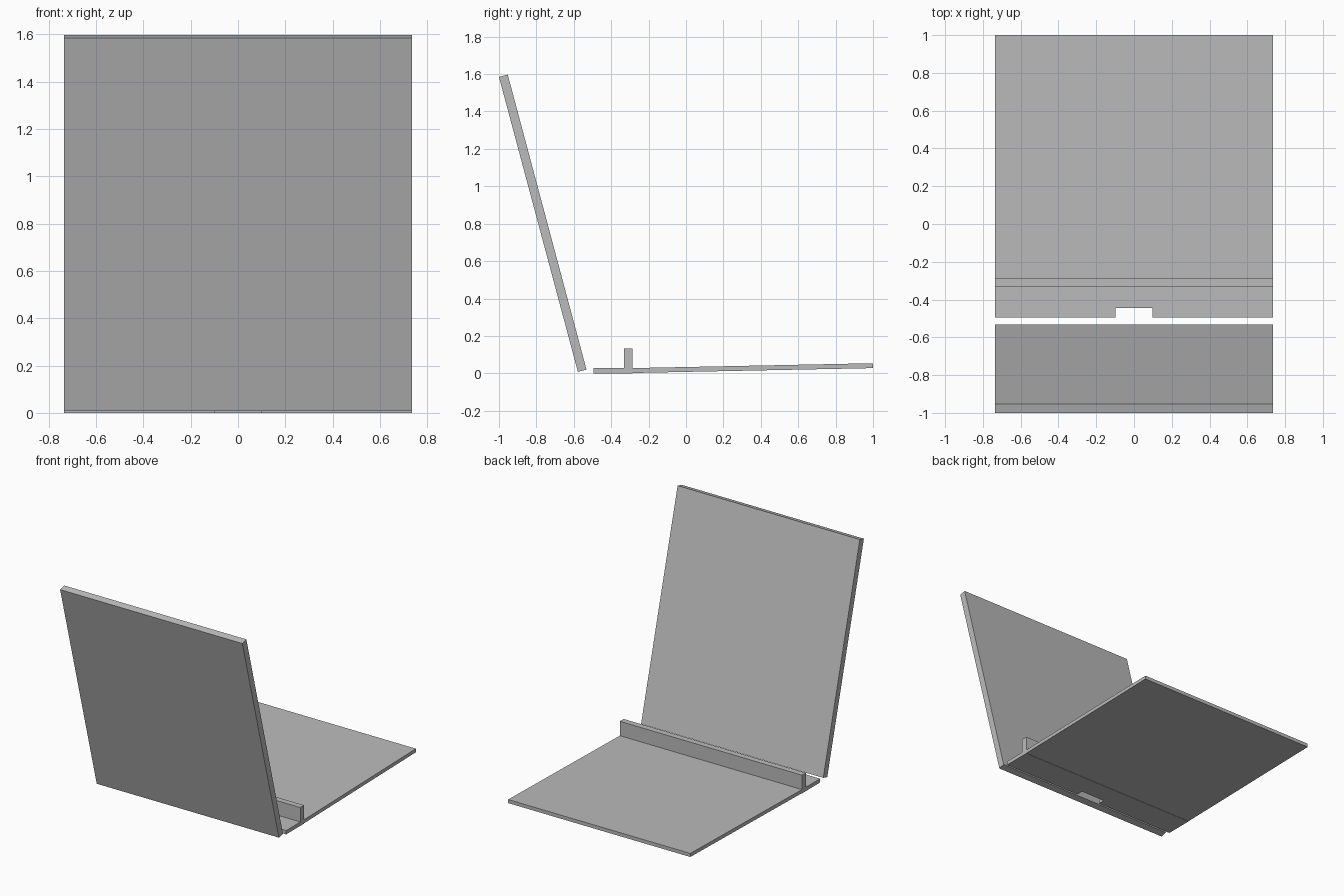
import bpy, bmesh
from mathutils import Vector

cube = bpy.data.objects.get("Cube")
if cube:
    bpy.data.objects.remove(cube)

HALF_W = 0.735

grey = bpy.data.materials.new("plain grey")
grey.use_nodes = True
colour = (0.5, 0.5, 0.5, 1)
grey.diffuse_color = colour
grey.node_tree.nodes["Principled BSDF"].inputs["Base Color"].default_value = colour


def prism(name, outline, sweep):
    """Extrude a flat outline along the sweep vector."""
    bm = bmesh.new()
    face = bm.faces.new([bm.verts.new(p) for p in outline])
    extruded = bmesh.ops.extrude_face_region(bm, geom=[face])["geom"]
    verts = [g for g in extruded if isinstance(g, bmesh.types.BMVert)]
    bmesh.ops.translate(bm, verts=verts, vec=Vector(sweep))
    bmesh.ops.recalc_face_normals(bm, faces=bm.faces)
    mesh = bpy.data.meshes.new(name)
    bm.to_mesh(mesh)
    bm.free()
    mesh.materials.append(grey)
    obj = bpy.data.objects.new(name, mesh)
    bpy.context.collection.objects.link(obj)
    return obj


def side_profile(name, yz):
    """Sweep a side profile across the full width."""
    return prism(name, [(-HALF_W, y, z) for y, z in yz], (2 * HALF_W, 0, 0))


# Leaning panel
side_profile("leaning_panel",
             [(-0.578, 0.008), (-0.532, 0.02), (-0.953, 1.597), (-1.0, 1.585)])

# Gently rising base plate
side_profile("base_plate",
             [(-0.287, 0.002), (1.0, 0.028), (1.0, 0.054), (-0.287, 0.028)])

# Upright lip
side_profile("upright_lip",
             [(-0.331, 0), (-0.287, 0), (-0.287, 0.133), (-0.331, 0.133)])

# Front ledge with a centred cable notch
NOTCH, FRONT, NOTCH_BACK, BACK = 0.098, -0.495, -0.444, -0.331
right_half = [(-HALF_W, BACK), (-HALF_W, FRONT), (-NOTCH, FRONT), (-NOTCH, NOTCH_BACK)]
outline = right_half + [(-x, y) for x, y in reversed(right_half)]
prism("front_ledge", [(x, y, 0) for x, y in outline], (0, 0, 0.028))
